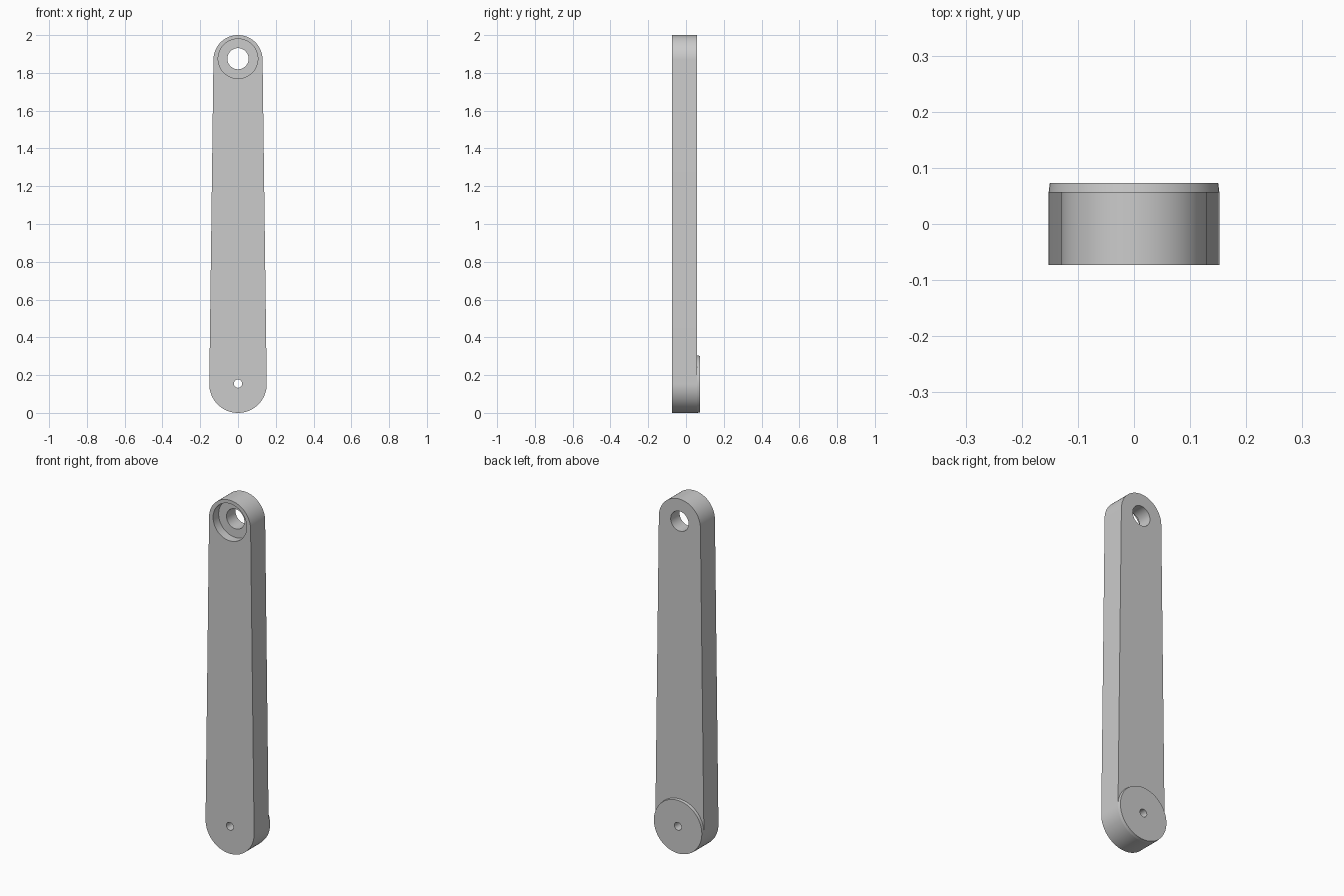
import bpy, bmesh
from math import sin, cos, pi, asin, radians

cube = bpy.data.objects.get("Cube")
if cube:
    bpy.data.objects.remove(cube)

FRONT, SEAT, BACK, BOSS_BACK = -0.073, -0.023, 0.057, 0.073
LOW_Z, LOW_R = 0.152, 0.152
TOP_Z, TOP_R = 1.87, 0.13

grey = bpy.data.materials.new("Plain grey")
grey.use_nodes = True
colour = (0.6, 0.6, 0.6, 1)
grey.diffuse_color = colour
grey.node_tree.nodes["Principled BSDF"].inputs["Base Color"].default_value = colour


def arc(z, r, start, end, steps):
    angles = [start + (end - start) * i / steps for i in range(steps + 1)]
    return [(r * cos(a), z + r * sin(a)) for a in angles]


def circle(z, r):
    return arc(z, r, 0, 2 * pi, 96)[:-1]


def prism(name, front, y0, y1, back=None):
    """Solid between an outline at y0 and a matching outline at y1."""
    bm = bmesh.new()
    a = [bm.verts.new((x, y0, z)) for x, z in front]
    b = [bm.verts.new((x, y1, z)) for x, z in (back or front)]
    bm.faces.new(a)
    bm.faces.new(b[::-1])
    for i in range(len(a)):
        j = (i + 1) % len(a)
        bm.faces.new((a[i], b[i], b[j], a[j]))
    bmesh.ops.recalc_face_normals(bm, faces=bm.faces)
    mesh = bpy.data.meshes.new(name)
    bm.to_mesh(mesh)
    bm.free()
    mesh.materials.append(grey)
    obj = bpy.data.objects.new(name, mesh)
    bpy.context.collection.objects.link(obj)
    return obj


def finish(obj, cutters):
    """Cut the holes, then smooth the round walls."""
    bpy.ops.object.select_all(action='DESELECT')
    obj.select_set(True)
    bpy.context.view_layer.objects.active = obj
    for cutter in cutters:
        mod = obj.modifiers.new(cutter.name, 'BOOLEAN')
        mod.operation = 'DIFFERENCE'
        mod.solver = 'EXACT'
        mod.object = cutter
        bpy.ops.object.modifier_apply(modifier=mod.name)
    bpy.ops.object.shade_smooth_by_angle(angle=radians(30))


# Tapered arm with tangent rounded ends
tilt = asin((LOW_R - TOP_R) / (TOP_Z - LOW_Z))
outline = arc(TOP_Z, TOP_R, tilt, pi - tilt, 48)
outline += arc(LOW_Z, LOW_R, pi - tilt, 2 * pi + tilt, 48)
arm = prism("arm", outline, FRONT, BACK)

# Raised round pad behind the lower end, slightly drafted
pad = prism("pivot_pad", circle(LOW_Z, LOW_R), BACK, BOSS_BACK, circle(LOW_Z, 0.15))

# Bores and the front counterbore
pin_hole = prism("pin_hole_cutter", circle(0.155, 0.022), -0.2, 0.2)
top_bore = prism("top_bore_cutter", circle(1.875, 0.056), -0.2, 0.2)
counterbore = prism("counterbore_cutter", circle(1.875, 0.105), -0.2, SEAT)

finish(arm, [pin_hole, top_bore, counterbore])
finish(pad, [pin_hole])

# Cutters are no longer needed once applied
for cutter in (pin_hole, top_bore, counterbore):
    bpy.data.objects.remove(cutter)
